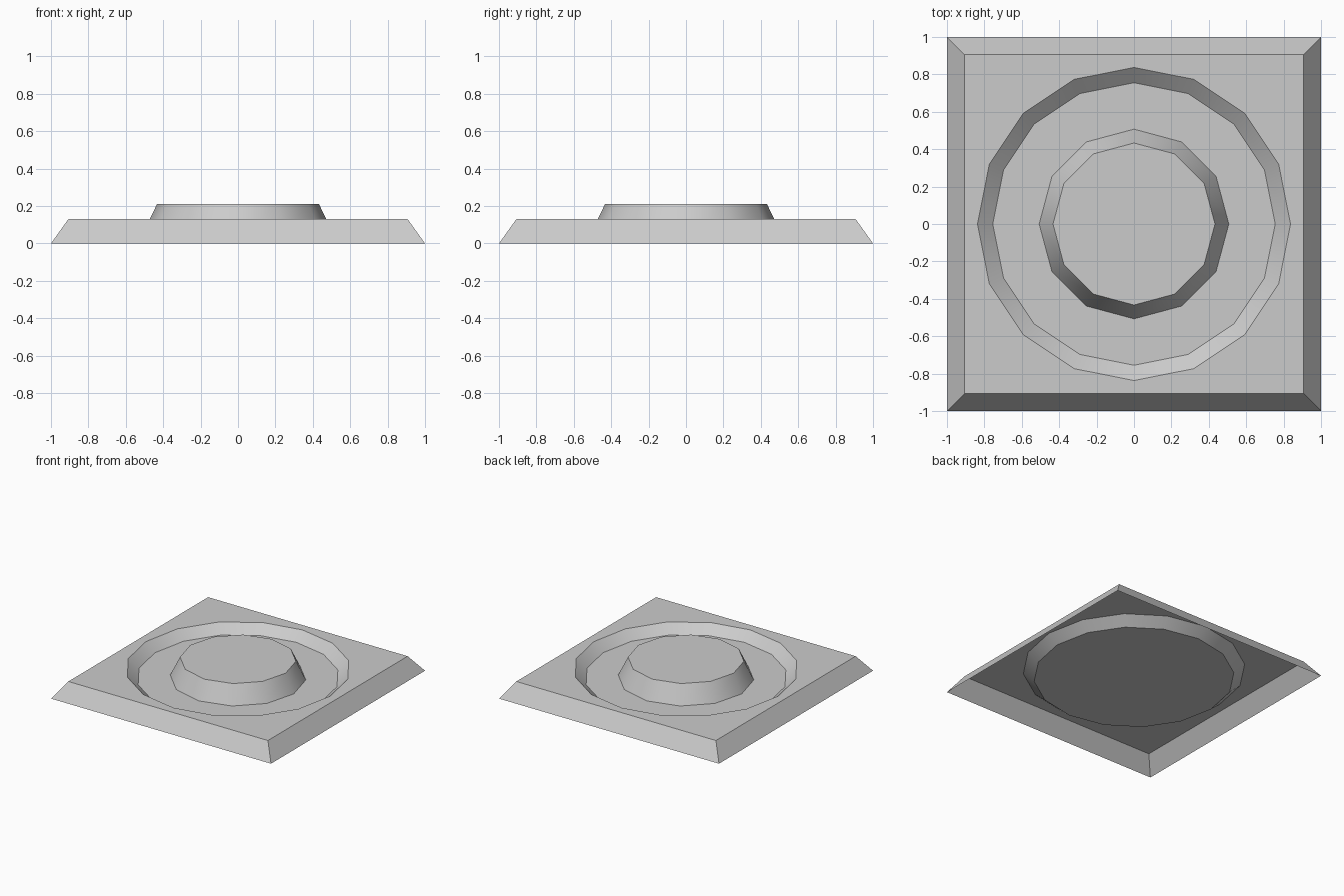
import bpy
import bmesh
import math

if "Cube" in bpy.data.objects:
    bpy.data.objects.remove(bpy.data.objects["Cube"], do_unlink=True)

# One grey material
grey = bpy.data.materials.new("light_grey")
grey.use_nodes = True
colour = (0.6, 0.6, 0.6, 1.0)
grey.diffuse_color = colour
grey.node_tree.nodes["Principled BSDF"].inputs["Base Color"].default_value = colour


def ring(sides, radius, z, square=False):
    """Points of a regular polygon, or the same rays cut off by a square."""
    points = []
    for i in range(sides):
        a = 2 * math.pi * i / sides
        c, s = math.cos(a), math.sin(a)
        r = radius / max(abs(c), abs(s)) if square else radius
        points.append((r * c, r * s, z))
    return points


def stacked_shell(name, rings):
    """Bridge rings from the open outer rim inward and cap the last one."""
    bm = bmesh.new()
    loops = [[bm.verts.new(p) for p in pts] for pts in rings]
    for a, b in zip(loops, loops[1:]):
        for i in range(len(a)):
            j = (i + 1) % len(a)
            bm.faces.new((a[i], a[j], b[j], b[i]))
    bm.faces.new(loops[-1])
    mesh = bpy.data.meshes.new(name)
    bm.to_mesh(mesh)
    bm.free()
    mesh.materials.append(grey)
    obj = bpy.data.objects.new(name, mesh)
    bpy.context.collection.objects.link(obj)
    bpy.ops.object.select_all(action="DESELECT")
    obj.select_set(True)
    bpy.context.view_layer.objects.active = obj
    bpy.ops.object.shade_smooth_by_angle(angle=math.radians(35))
    return obj


FLOOR = 0.06

# Square plate with sloping skirt, open underneath, and a round sunken dish
stacked_shell("base_plate", [
    ring(16, 1.0, 0.0, square=True),
    ring(16, 0.907, 0.13, square=True),
    ring(16, 0.837, 0.13),
    ring(16, 0.755, FLOOR),
])

# Tapered twelve-sided pedestal standing on the dish floor
stacked_shell("pedestal", [
    ring(12, 0.507, FLOOR),
    ring(12, 0.433, 0.21),
])
